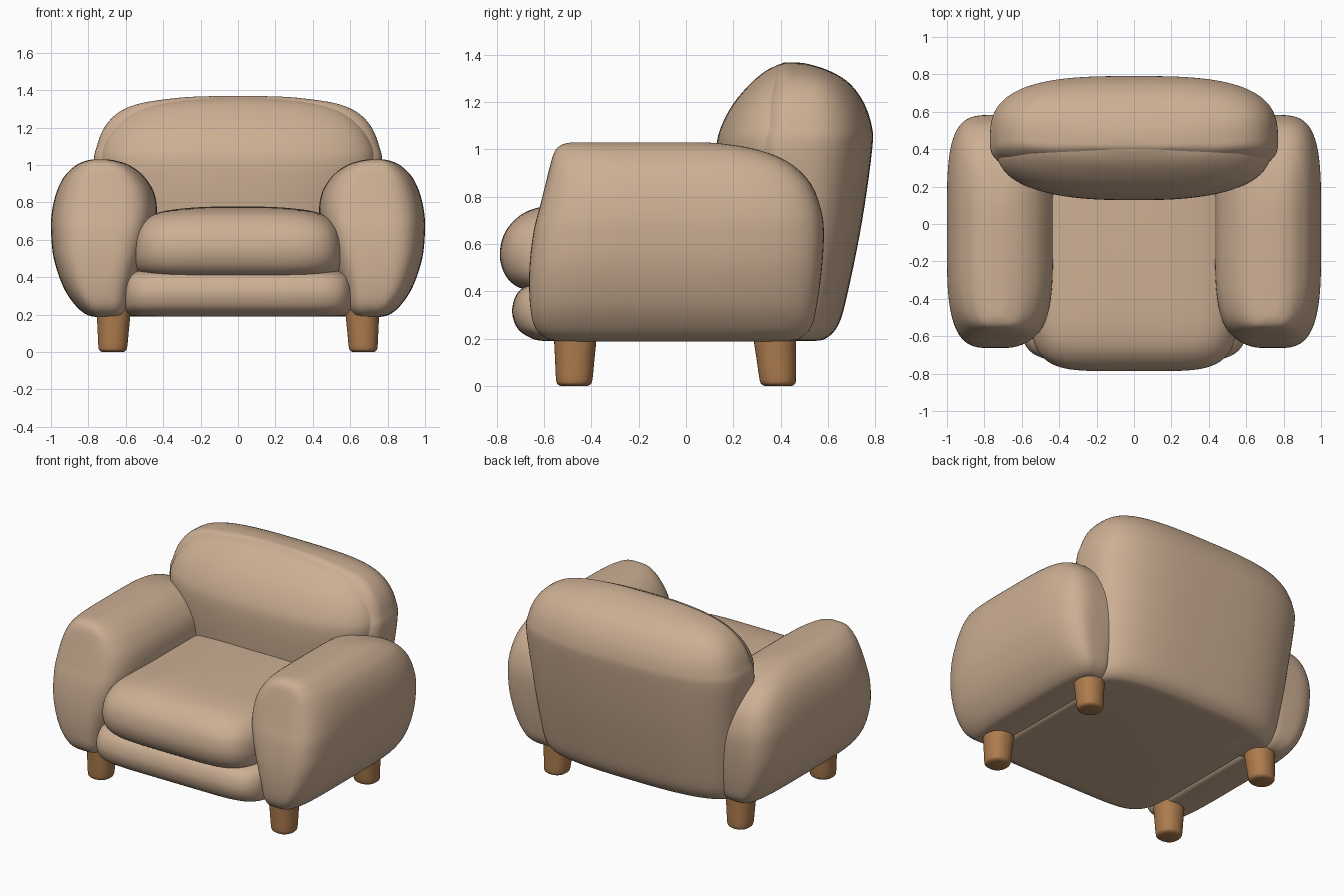
import bpy, bmesh, math
from mathutils import Vector

cube = bpy.data.objects.get("Cube")
if cube:
    bpy.data.objects.remove(cube, do_unlink=True)


def material(name, rgb):
    mat = bpy.data.materials.new(name)
    mat.use_nodes = True
    color = (*rgb, 1.0)
    mat.diffuse_color = color
    bsdf = mat.node_tree.nodes["Principled BSDF"]
    bsdf.inputs["Base Color"].default_value = color
    bsdf.inputs["Roughness"].default_value = 0.8
    return mat


fabric = material("beige fabric", (0.61, 0.43, 0.295))
wood = material("warm wood", (0.42, 0.20, 0.075))


def smooth_path(points, steps):
    """Catmull-Rom interpolation of a list of equal-length tuples."""
    ends = [points[0]] + points + [points[-1]]
    out = []
    for i in range(1, len(points)):
        group = zip(*ends[i - 1:i + 3])
        columns = list(group)
        for s in range(steps):
            t = s / steps
            out.append([
                b + 0.5 * t * (c - a + t * (2 * a - 5 * b + 4 * c - d
                                            + t * (3 * (b - c) + d - a)))
                for a, b, c, d in columns])
    out.append(points[-1])
    return out


def ring(station, power, split, count):
    """Horizontal superellipse; split places its widest line front to back."""
    z, x_mid, half_width, front, back = station
    y_mid = front + split * (back - front)
    for k in range(count):
        angle = math.tau * (k + 0.5) / count
        c, s = math.cos(angle), math.sin(angle)
        x = math.copysign(abs(c) ** (2 / power), c)
        y = math.copysign(abs(s) ** (2 / power), s)
        depth = back - y_mid if y > 0 else y_mid - front
        yield Vector((x_mid + x * half_width, y_mid + y * depth, z))


def loft(name, stations, mat, power=3, split=0.5, mirror=1, count=96, steps=5):
    """Stack rounded sections (z, x centre, half width, front y, back y)."""
    bm = bmesh.new()
    rings = []
    for station in smooth_path(stations, steps):
        rings.append([bm.verts.new((p.x * mirror, p.y, p.z))
                      for p in ring(station, power, split, count)])
    for low, high in zip(rings, rings[1:]):
        for k in range(count):
            n = (k + 1) % count
            bm.faces.new((low[k], low[n], high[n], high[k]))
    bm.faces.new(rings[0])
    bm.faces.new(rings[-1])
    bmesh.ops.recalc_face_normals(bm, faces=bm.faces)
    mesh = bpy.data.meshes.new(name)
    bm.to_mesh(mesh)
    bm.free()
    mesh.materials.append(mat)
    obj = bpy.data.objects.new(name, mesh)
    bpy.context.collection.objects.link(obj)
    bpy.ops.object.select_all(action="DESELECT")
    obj.select_set(True)
    bpy.context.view_layer.objects.active = obj
    bpy.ops.object.shade_smooth_by_angle(angle=math.radians(50))
    return obj


# Base under the seat
loft("seat_base", [
    (0.19, 0, 0.55, -0.60, 0.50),
    (0.20, 0, 0.59, -0.65, 0.53),
    (0.24, 0, 0.615, -0.71, 0.55),
    (0.31, 0, 0.62, -0.735, 0.56),
    (0.38, 0, 0.61, -0.72, 0.56),
    (0.42, 0, 0.58, -0.68, 0.55),
    (0.44, 0, 0.52, -0.60, 0.50)], fabric, power=7)

# Puffy seat cushion
loft("seat_cushion", [
    (0.405, 0, 0.47, -0.65, 0.40),
    (0.42, 0, 0.53, -0.715, 0.42),
    (0.47, 0, 0.56, -0.765, 0.42),
    (0.55, 0, 0.565, -0.787, 0.42),
    (0.64, 0, 0.55, -0.77, 0.42),
    (0.71, 0, 0.50, -0.715, 0.42),
    (0.75, 0, 0.41, -0.64, 0.42),
    (0.77, 0, 0.27, -0.52, 0.40),
    (0.777, 0, 0.14, -0.36, 0.36)], fabric, power=5)

# Outer shell of the backrest, leaning back
loft("back_shell", [
    (0.19, 0, 0.60, 0.25, 0.53),
    (0.20, 0, 0.66, 0.25, 0.59),
    (0.26, 0, 0.69, 0.25, 0.645),
    (0.40, 0, 0.71, 0.25, 0.685),
    (0.70, 0, 0.74, 0.25, 0.745),
    (1.00, 0, 0.77, 0.25, 0.787),
    (1.10, 0, 0.755, 0.27, 0.785),
    (1.20, 0, 0.715, 0.30, 0.75),
    (1.28, 0, 0.64, 0.34, 0.69),
    (1.33, 0, 0.52, 0.37, 0.61),
    (1.36, 0, 0.31, 0.40, 0.52),
    (1.368, 0, 0.14, 0.42, 0.46)], fabric, split=0.35)

# Bulging front pad of the backrest
loft("back_cushion", [
    (0.45, 0, 0.50, 0.20, 0.50),
    (0.60, 0, 0.60, 0.16, 0.50),
    (0.80, 0, 0.68, 0.135, 0.50),
    (1.00, 0, 0.735, 0.128, 0.50),
    (1.10, 0, 0.725, 0.15, 0.50),
    (1.20, 0, 0.67, 0.205, 0.50),
    (1.28, 0, 0.58, 0.275, 0.50),
    (1.33, 0, 0.45, 0.335, 0.50),
    (1.36, 0, 0.22, 0.395, 0.48)], fabric, power=2.6, split=0.8)

arm_sections = [
    (0.188, 0.70, 0.06, -0.52, 0.42),
    (0.20, 0.705, 0.105, -0.59, 0.48),
    (0.25, 0.72, 0.15, -0.64, 0.53),
    (0.35, 0.74, 0.195, -0.66, 0.555),
    (0.50, 0.74, 0.245, -0.662, 0.575),
    (0.65, 0.725, 0.275, -0.645, 0.583),
    (0.75, 0.714, 0.281, -0.62, 0.57),
    (0.85, 0.71, 0.262, -0.595, 0.53),
    (0.93, 0.715, 0.22, -0.575, 0.455),
    (0.98, 0.72, 0.17, -0.56, 0.36),
    (1.01, 0.727, 0.12, -0.54, 0.25),
    (1.027, 0.735, 0.06, -0.50, 0.12),
    (1.03, 0.74, 0.02, -0.44, 0.02)]

# Slightly tapered legs with rounded feet, splayed outward
leg_profile = [(0, 0.055), (0.006, 0.068), (0.025, 0.077),
               (0.12, 0.084), (0.20, 0.09), (0.28, 0.092)]

for side, sign in (("left", 1), ("right", -1)):
    loft(side + "_arm", arm_sections, fabric, power=4, mirror=sign)
    for place, y_mid, lean in (("front", -0.468, -0.005), ("back", 0.375, 0.015)):
        sections = []
        for z, radius in leg_profile:
            splay = 1 - z / 0.2
            y = y_mid + lean * splay
            sections.append((z, 0.665 + 0.005 * splay, radius, y - radius, y + radius))
        loft(f"{place}_{side}_leg", sections, wood, power=2.2,
             mirror=sign, count=40, steps=3)
